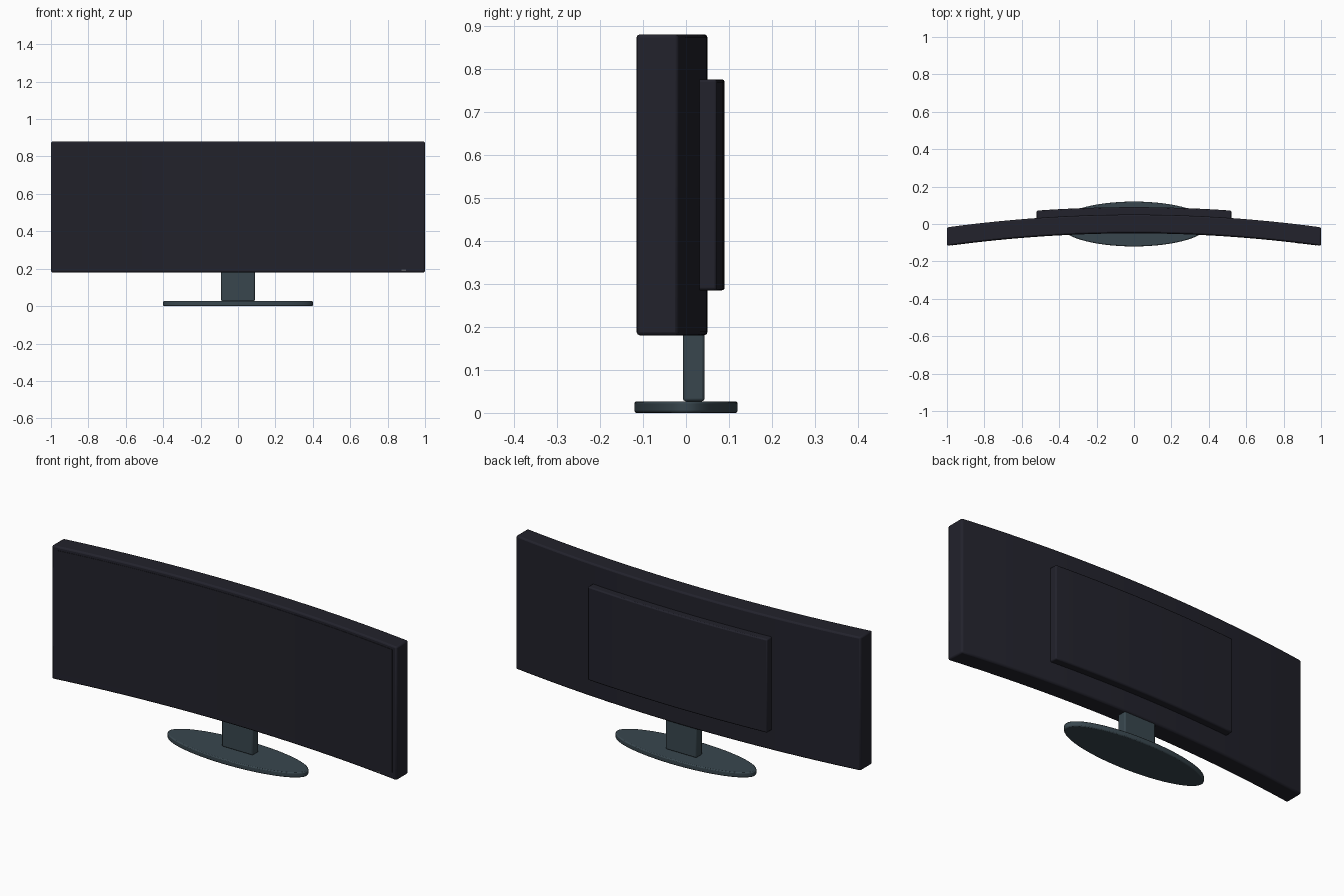
import bpy, bmesh, math

if "Cube" in bpy.data.objects:
    bpy.data.objects.remove(bpy.data.objects["Cube"])

RADIUS = 7.39  # curvature of the panel


def material(name, rgb):
    m = bpy.data.materials.new(name)
    m.diffuse_color = (*rgb, 1)
    m.use_nodes = True
    m.node_tree.nodes["Principled BSDF"].inputs["Base Color"].default_value = m.diffuse_color
    return m


SHELL = material("dark shell", (0.016, 0.016, 0.025))
GLASS = material("screen glass", (0.016, 0.016, 0.024))
SLATE = material("slate stand", (0.040, 0.062, 0.076))
GREY = material("indicator grey", (0.10, 0.10, 0.11))


def sag(x):
    return RADIUS - math.sqrt(RADIUS * RADIUS - x * x)


def finish(bm, name, mat, bevel=0.0, segments=2):
    bmesh.ops.recalc_face_normals(bm, faces=bm.faces)
    mesh = bpy.data.meshes.new(name)
    bm.to_mesh(mesh)
    bm.free()
    ob = bpy.data.objects.new(name, mesh)
    bpy.context.collection.objects.link(ob)
    mesh.materials.append(mat)
    if bevel:
        mod = ob.modifiers.new("soft edges", "BEVEL")
        mod.width = bevel
        mod.segments = segments
        mod.limit_method = "ANGLE"
        mod.angle_limit = math.radians(40)
    bpy.ops.object.select_all(action="DESELECT")
    ob.select_set(True)
    bpy.context.view_layer.objects.active = ob
    bpy.ops.object.shade_smooth_by_angle(angle=math.radians(35))
    return ob


def curved_slab(name, half, y0, y1, z0, z1, mat, bevel=0.0, steps=32):
    """Slab whose front and back follow the panel curve."""
    bm = bmesh.new()
    rings = []
    for i in range(steps + 1):
        x = -half + 2 * half * i / steps
        s = sag(x)
        rings.append([bm.verts.new((x, y - s, z))
                      for y, z in ((y0, z0), (y1, z0), (y1, z1), (y0, z1))])
    for a, b in zip(rings, rings[1:]):
        for k in range(4):
            bm.faces.new((a[k], a[(k + 1) % 4], b[(k + 1) % 4], b[k]))
    bm.faces.new(rings[0])
    bm.faces.new(rings[-1])
    return finish(bm, name, mat, bevel)


def box(name, lo, hi, mat, bevel=0.0):
    bm = bmesh.new()
    bmesh.ops.create_cube(bm, size=1)
    for v in bm.verts:
        v.co = [(a + b) / 2 + c * (b - a) for a, b, c in zip(lo, hi, v.co)]
    return finish(bm, name, mat, bevel)


# Curved display housing, screen and rear electronics cover
curved_slab("display_housing", 1.0, -0.048, 0.05, 0.18, 0.88, SHELL, 0.008)
curved_slab("screen", 0.975, -0.050, -0.044, 0.215, 0.86, GLASS)
curved_slab("rear_cover", 0.52, 0.045, 0.09, 0.285, 0.775, SHELL, 0.006)

# Power indicator on the lower bezel
y = -0.048 - sag(0.885)
box("power_indicator", (0.873, y - 0.002, 0.189), (0.897, y + 0.004, 0.195), GREY)

# Stand neck
box("stand_neck", (-0.09, -0.007, 0.027), (0.09, 0.043, 0.30), SLATE, 0.006)

# Oval stand base
bm = bmesh.new()
bmesh.ops.create_cone(bm, cap_ends=True, segments=64, radius1=1, radius2=1, depth=1)
for v in bm.verts:
    v.co = (v.co.x * 0.4, v.co.y * 0.12, (v.co.z + 0.5) * 0.027)
finish(bm, "stand_base", SLATE, 0.005)
